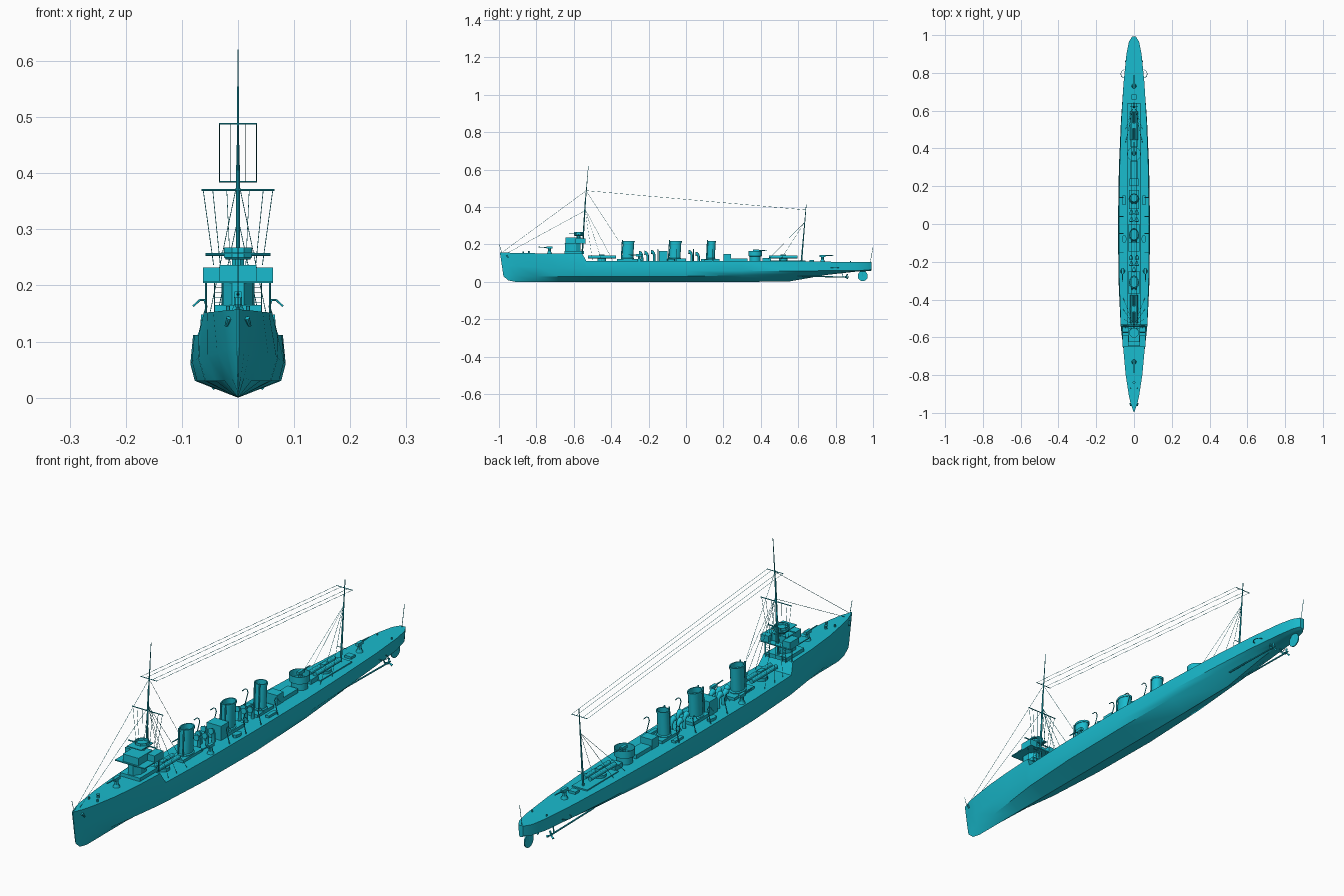
import bpy, bmesh, math
from mathutils import Vector, Matrix

mat = bpy.data.materials.new("hull_cyan")
mat.diffuse_color = (0.01, 0.5, 0.62, 1)


def add(name, data):
    ob = bpy.data.objects.new(name, data)
    bpy.context.collection.objects.link(ob)
    data.materials.append(mat)
    return ob


def finish(name, bm):
    bmesh.ops.recalc_face_normals(bm, faces=bm.faces)
    me = bpy.data.meshes.new(name)
    bm.to_mesh(me)
    bm.free()
    return add(name, me)


def loft(name, rings):
    bm = bmesh.new()
    vs = [[bm.verts.new(p) for p in r] for r in rings]
    n = len(vs[0])
    for a, b in zip(vs, vs[1:]):
        for i in range(n):
            bm.faces.new((a[i], a[(i + 1) % n], b[(i + 1) % n], b[i]))
    bm.faces.new(vs[0])
    bm.faces.new(vs[-1])
    return finish(name, bm)


def lathe(name, x, y, prof, sx=1, sy=1, rake=0, n=16):
    z0 = prof[0][1]
    return loft(name, [[(x + sx * r * math.cos(2 * math.pi * (i + .5) / n),
                         y + sy * r * math.sin(2 * math.pi * (i + .5) / n) + rake * (z - z0), z)
                        for i in range(n)] for r, z in prof])


def box(name, x0, x1, y0, y1, z0, z1):
    return loft(name, [[(x0, y0, z), (x1, y0, z), (x1, y1, z), (x0, y1, z)] for z in (z0, z1)])


def rod(name, p, q, r=.0007, r2=None, n=4):
    p, q = Vector(p), Vector(q)
    bm = bmesh.new()
    m = Matrix.Translation((p + q) / 2) @ (q - p).to_track_quat('Z', 'Y').to_matrix().to_4x4()
    bmesh.ops.create_cone(bm, cap_ends=True, segments=n, radius1=r, radius2=r if r2 is None else r2,
                          depth=(q - p).length, matrix=m)
    return finish(name, bm)


def tube(name, pts, r, radii=None):
    cu = bpy.data.curves.new(name, 'CURVE')
    cu.dimensions = '3D'
    cu.bevel_depth, cu.bevel_resolution, cu.use_fill_caps = r, 2, True
    sp = cu.splines.new('POLY')
    sp.points.add(len(pts) - 1)
    for i, p in enumerate(pts):
        sp.points[i].co = (*p, 1)
        sp.points[i].radius = radii[i] if radii else 1
    return add(name, cu)


# Hull stations: y, half widths (deck, side, bilge), heights (deck, side, bilge, keel)
stations = [
    (-.995, .002, .0015, .001, .157, .09, .045, .03), (-.95, .018, .012, .006, .156, .09, .04, .008),
    (-.91, .027, .02, .011, .155, .085, .035, 0), (-.8, .044, .037, .024, .153, .08, .03, 0),
    (-.68, .055, .054, .04, .152, .075, .03, 0), (-.555, .061, .069, .057, .152, .07, .03, 0),
    (-.533, .07, .071, .059, .112, .07, .03, 0), (-.3, .078, .082, .073, .112, .065, .03, 0),
    (0, .08, .085, .077, .112, .06, .03, 0), (.3, .076, .08, .07, .111, .06, .035, 0),
    (.55, .067, .069, .055, .11, .058, .042, .002), (.75, .055, .054, .038, .108, .06, .052, .037),
    (.9, .04, .038, .02, .106, .06, .057, .054), (.965, .027, .024, .012, .105, .063, .06, .057),
    (.992, .01, .008, .004, .105, .066, .062, .06)]
rings = []
for y, hd, hm, hb, zd, zm, zb, zk in stations:
    lean = .15 if y < -.98 else 0
    half = [(hd, zd), (hm, zm), (hb, zb)]
    sec = half + [(0, zk)] + [(-x, z) for x, z in reversed(half)]
    rings.append([(x, y + lean * (zd - z), z) for x, z in sec])
loft("hull", rings)

# Rudder, shafts, propellers and guards
rud = lathe("rudder", 0, 0, [(.027, -.002), (.027, .002)], n=20)
rud.matrix_world = Matrix.Translation((0, .945, .031)) @ Matrix.Rotation(math.pi / 2, 4, 'Y')
rod("rudder_post", (0, .945, .03), (0, .945, .062), .003, n=8)
for s in (-1, 1):
    rod("propeller_shaft", (s * .032, .6, .03), (s * .032, .86, .026), .003, n=8)
    rod("shaft_strut", (s * .032, .84, .026), (s * .022, .83, .062), .0025)
    rod("propeller_hub", (s * .032, .85, .026), (s * .032, .872, .026), .005, .002, 8)
    for k in range(3):
        a = k * 2.094
        rod("propeller_blade", (s * .032, .858, .026),
            (s * .032 + .016 * math.sin(a), .862, .026 + .016 * math.cos(a)), .002, .005)
    tube("propeller_guard", [(s * (.05 + .02 * math.sin(t * math.pi / 6)),
                              .795 + .022 * math.cos(t * math.pi / 6), .075) for t in range(7)], .0015)
    # Anchors and bow fittings
    rod("anchor", (s * .016, -.96, .142), (s * .021, -.95, .128), .005, .003, 8)
    lathe("bollard", s * .018, -.87, [(.004, .153), (.004, .163)], n=8)
    lathe("stern_bollard", s * .03, .88, [(.003, .105), (.003, .113)], n=8)
lathe("capstan", 0, -.84, [(.006, .152), (.004, .16), (.007, .166)], n=10)

# Bridge
box("bridge_base", -.042, .042, -.65, -.545, .15, .165)
lathe("bridge_house", 0, -.605, [(.034, .16), (.034, .208)], sx=.85, sy=1.3, n=8)
box("bridge_deck", -.062, .062, -.65, -.535, .204, .208)
box("wheelhouse", -.033, .033, -.645, -.56, .206, .236)
for s in (-1, 1):
    box("bridge_wing", s * .03, s * .062, -.59, -.537, .206, .232)
    rod("wing_strut", (s * .057, -.555, .15), (s * .057, -.555, .206), .0018)
    for k in range(5):
        rod("ladder_rung", (s * .028, -.54, .16 + k * .009), (s * .042, -.54, .16 + k * .009))
    for x in (.028, .042):
        rod("ladder_rail", (s * x, -.54, .15), (s * x, -.54, .205), .001)
lathe("director_base", 0, -.575, [(.012, .234), (.012, .25)], n=8)
lathe("director_platform", 0, -.575, [(.023, .246), (.027, .25), (.027, .268), (.024, .268), (.024, .255)], n=8)
rod("rangefinder", (-.058, -.575, .255), (.058, -.575, .255), .0025, n=8)
box("chart_platform", -.03, .03, -.625, -.55, .256, .259)

# Masts, yards and staffs
rod("foremast", (0, -.555, .15), (0, -.537, .45), .004, .003, 8)
rod("fore_topmast", (0, -.537, .44), (0, -.522, .62), .0025, .001, 6)
rod("fore_yard", (-.065, -.543, .37), (.065, -.543, .37), .002, n=6)
rod("fore_upper_yard", (-.034, -.535, .488), (.034, -.535, .488), .0015, n=6)
rod("mainmast", (0, .617, .108), (0, .643, .415), .0042, .0015, 8)
rod("main_yard", (-.034, .64, .385), (.034, .64, .385), .0015, n=6)
rod("main_lower_yard", (-.02, .622, .165), (.02, .622, .165), .0015, n=6)
rod("jackstaff", (0, -.985, .155), (0, -.998, .2), .0012)
rod("ensign_staff", (0, .985, .105), (0, 1, .185), .0012)

# Rigging
for x in (-.033, -.014, .014, .033):
    rod("aerial_wire", (x, -.535, .488), (x, .64, .385))
for s in (-1, 1):
    for y in (-.5, -.45, -.39):
        rod("fore_shroud", (0, -.54, .39), (s * .058, y, .112))
    for y in (.5, .43):
        rod("main_shroud", (0, .635, .32), (s * .045, y, .11))
    for x in (.02, .045, .062):
        rod("halyard", (s * x, -.543, .37), (s * x * .7, -.55, .236))
rod("forestay", (0, -.533, .488), (0, -.98, .16))
rod("lower_forestay", (0, -.542, .38), (0, -.95, .157))
rod("forward_aerial_lead", (0, -.535, .488), (0, -.36, .22))

# Funnels
for y, l, top in ((-.31, .033, .219), (-.058, .033, .219), (.135, .023, .219)):
    lathe("funnel", 0, y - .003, [(.026, .11), (.026, .125), (.022, .128), (.022, top - .008), (.024, top - .008),
          (.024, top), (.02, top), (.02, top - .02)], sy=l / .024, rake=.06, n=20)
    for s in (-1, 1):
        rod("steam_pipe", (s * .01, y - l - .003, .112), (s * .01, y - l + .003, top + .004), .003, n=8)

# Midships houses and cowl ventilators
box("forward_casing", -.028, .028, -.37, -.25, .11, .122)
box("galley_house", -.03, .03, -.145, -.098, .11, .166)
box("middle_casing", -.03, .03, -.098, .0, .11, .124)
box("aft_casing", -.026, .026, .08, .18, .11, .122)
box("engine_house", -.024, .024, .2, .24, .11, .15)
box("engine_skylight", -.022, .022, .24, .33, .11, .126)
for x, y, h in ((-.014, -.205, .03), (.014, -.205, .03), (-.016, -.17, .035), (.016, -.17, .035),
                (-.014, .03, .035), (.014, .03, .035), (-.014, .068, .025), (.014, .068, .025), (0, -.235, .03)):
    tube("cowl_vent", [(x, y, .11), (x, y, .11 + h), (x, y - .003, .118 + h), (x, y - .009, .124 + h),
                       (x, y - .017, .125 + h)], .0065, [1, 1, 1.15, 1.5, 1.8])

# Boat davits
for s in (-1, 1):
    for y in (-.15, -.05, .04, .14):
        tube("davit", [(s * .07, y, .11), (s * .062, y, .14), (s * .056, y, .163), (s * .06, y, .174),
                       (s * .068, y, .174), (s * .08, y, .163)], .0018)
    box("deck_locker", s * .045, s * .06, .1, .15, .11, .12)
    lathe("life_raft", s * .052, -.08, [(.012, .11), (.012, .122)], sy=1.8, n=10)


# Guns on pedestals
def gun(y, z, d, x=0):
    lathe("gun_pedestal", x, y, [(.013, z), (.008, z + .012), (.007, z + .028)], n=10)
    box("gun_breech", x - .006, x + .006, y - .016, y + .016, z + .026, z + .037)
    rod("gun_barrel", (x, y, z + .032), (x, y + d * .058, z + .034), .003, .002, 8)


gun(-.73, .152, -1)
gun(.73, .108, 1)
gun(.375, .135, 1)
for s in (-1, 1):
    gun(-.25, .111, -1, s * .06)

# Round gun platform and searchlight
lathe("gun_platform", 0, .37, [(.03, .11), (.03, .135), (.037, .138), (.037, .165), (.035, .165), (.035, .138)], n=20)
box("platform_house", -.02, .02, .41, .455, .11, .128)

# Torpedo tubes
box("aft_torpedo_deck", -.032, .032, .45, .64, .108, .114)
for y in (-.45, .52):
    lathe("tube_turntable", 0, y, [(.024, .11), (.024, .124)], n=16)
    box("tube_seat", -.008, .008, y - .015, y + .015, .124, .146)
    for s in (-1, 1):
        rod("torpedo_tube", (s * .012, y - .075, .133), (s * .012, y + .075, .133), .0085, n=12)
box("after_hatch", -.014, .014, .66, .685, .107, .118)

# Smooth round parts, keep hard edges
bpy.ops.object.select_all(action='DESELECT')
for ob in bpy.context.collection.objects:
    if ob.type == 'MESH':
        ob.select_set(True)
        bpy.context.view_layer.objects.active = ob
bpy.ops.object.shade_smooth_by_angle(angle=math.radians(30))
